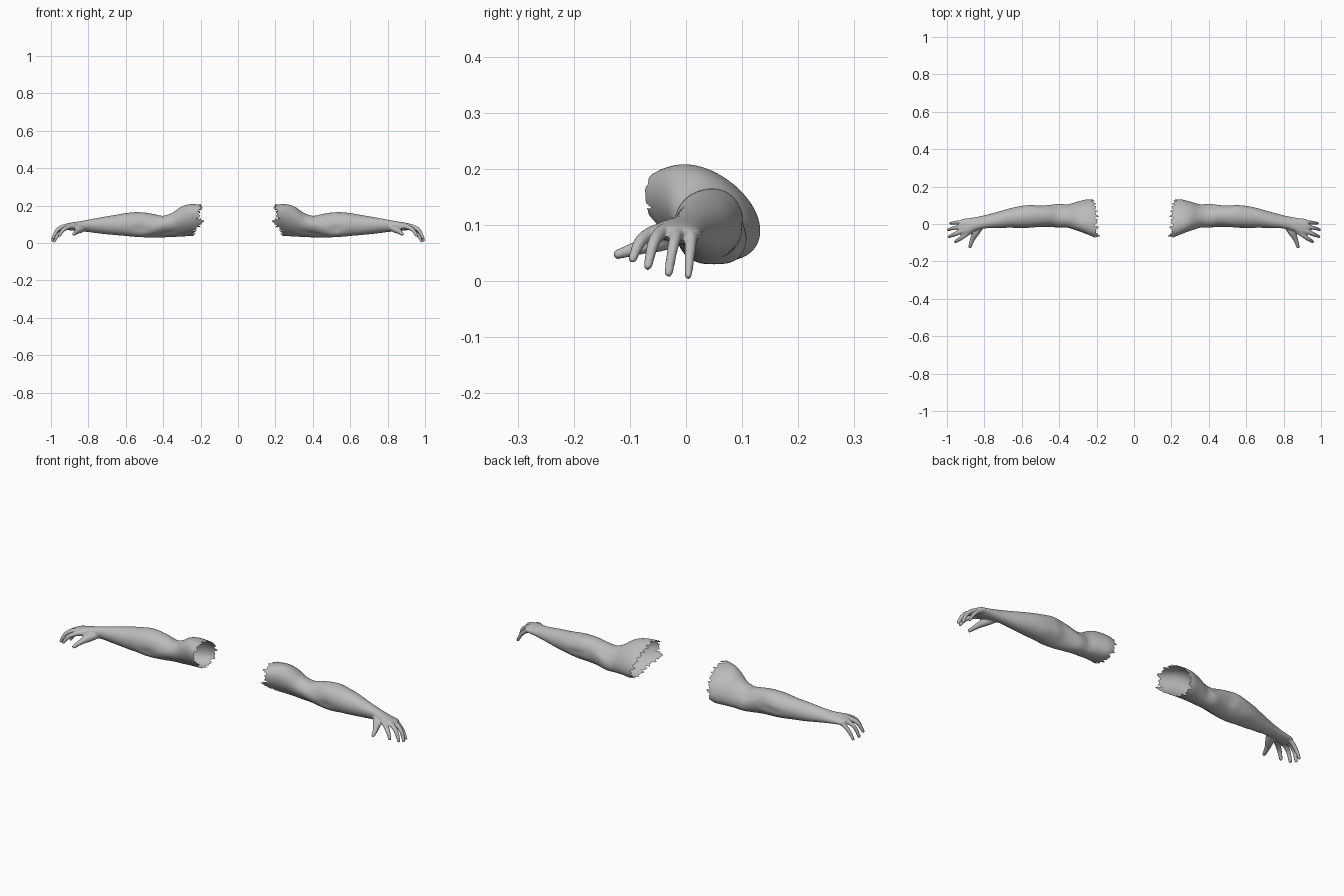
import bpy, bmesh, math
from mathutils import Vector

if "Cube" in bpy.data.objects:
    bpy.data.objects.remove(bpy.data.objects["Cube"])

skin = bpy.data.materials.new("grey_skin")
skin.diffuse_color = (0.5, 0.5, 0.5, 1)
skin.use_nodes = True
skin.node_tree.nodes["Principled BSDF"].inputs["Base Color"].default_value = skin.diffuse_color

# Arm cross-sections: x, y min, y max, z min, z max, tilt
SECTIONS = [
    (0.15, -0.080, 0.128, 0.050, 0.200, 0.4), (0.20, -0.075, 0.130, 0.045, 0.205, 0.4),
    (0.25, -0.055, 0.132, 0.038, 0.205, 0.4), (0.30, -0.036, 0.120, 0.036, 0.192, 0.35),
    (0.35, -0.022, 0.108, 0.034, 0.164, 0.3), (0.40, -0.015, 0.108, 0.033, 0.146, 0.2),
    (0.45, -0.013, 0.102, 0.031, 0.155, 0.0), (0.50, -0.016, 0.098, 0.031, 0.163, -0.1),
    (0.55, -0.020, 0.102, 0.034, 0.165, -0.1), (0.60, -0.021, 0.098, 0.039, 0.160, 0.0),
    (0.66, -0.020, 0.085, 0.044, 0.150, 0.0), (0.73, -0.021, 0.065, 0.050, 0.138, 0.1),
    (0.80, -0.024, 0.046, 0.059, 0.125, 0.2), (0.85, -0.036, 0.036, 0.064, 0.116, 0.2),
    (0.89, -0.056, 0.030, 0.067, 0.110, 0.2), (0.92, -0.056, 0.026, 0.072, 0.103, 0.2),
    (0.937, -0.045, 0.012, 0.078, 0.096, 0.2)]

# Muscle bulges and grooves: x, angle in degrees (0 back, 90 up, 180 front), x width, angle width, amount
MUSCLES = [
    (0.28, 120, 0.05, 40, 0.06), (0.36, 150, 0.025, 45, -0.07), (0.36, 20, 0.025, 40, -0.06),
    (0.42, 185, 0.06, 25, 0.07), (0.40, 235, 0.08, 16, -0.09), (0.40, 300, 0.07, 35, 0.05),
    (0.42, 40, 0.05, 18, -0.07), (0.52, 135, 0.06, 28, 0.07), (0.52, 195, 0.04, 20, -0.09),
    (0.52, 330, 0.03, 20, 0.06), (0.58, 350, 0.05, 14, -0.06), (0.62, 235, 0.08, 30, 0.05)]

# Finger paths from knuckle to tip, each point followed by its radius
FINGERS = {
    "thumb": [(0.815, -0.005, 0.085, .018), (0.845, -0.045, 0.073, .020),
              (0.862, -0.078, 0.062, .014), (0.877, -0.121, 0.048, .009)],
    "index": [(0.87, -0.035, 0.090, .015), (0.905, -0.060, 0.086, .013),
              (0.935, -0.082, 0.070, .011), (0.955, -0.095, 0.040, .008)],
    "middle": [(0.88, -0.020, 0.092, .015), (0.923, -0.040, 0.090, .013),
               (0.965, -0.057, 0.070, .011), (0.989, -0.068, 0.027, .008)],
    "ring": [(0.88, 0.000, 0.090, .015), (0.925, -0.014, 0.088, .013),
             (0.970, -0.023, 0.062, .010), (0.992, -0.031, 0.015, .008)],
    "little": [(0.87, 0.012, 0.085, .014), (0.915, 0.010, 0.082, .012),
               (0.955, 0.007, 0.052, .010), (0.982, 0.004, 0.010, .007)]}


def spline(points, steps):
    """Smooth interpolation through tuples of numbers."""
    out = []
    for i in range(len(points) - 1):
        p0, p1, p2, p3 = [points[min(max(i + k, 0), len(points) - 1)] for k in (-1, 0, 1, 2)]
        for s in range(steps):
            t = s / steps
            out.append(tuple(b + 0.5 * t * (c - a + t * (2*a - 5*b + 4*c - d + t * (3*(b - c) + d - a)))
                             for a, b, c, d in zip(p0, p1, p2, p3)))
    return out + [points[-1]]


def loft(bm, rings):
    """Skin a list of rings and close both ends."""
    rings = [[bm.verts.new(p) for p in ring] for ring in rings]
    for a, b in zip(rings, rings[1:]):
        for i in range(len(a)):
            j = (i + 1) % len(a)
            bm.faces.new((a[i], a[j], b[j], b[i]))
    bm.faces.new(rings[0][::-1])
    bm.faces.new(rings[-1])


def arm_ring(section, n=64):
    x, y0, y1, z0, z1, tilt = section
    ring = []
    for i in range(n):
        a = math.tau * i / n
        r = 1.0
        for mx, ma, wx, wa, amount in MUSCLES:
            d = (math.degrees(a) - ma + 180) % 360 - 180
            r += amount * math.exp(-((x - mx) / wx) ** 2 - (d / wa) ** 2)
        ring.append((x, (y0 + y1) / 2 + r * (y1 - y0) / 2 * math.cos(a),
                     (z0 + z1) / 2 + r * (z1 - z0) / 2 * math.sin(a - tilt)))
    return ring


def add_finger(bm, path):
    pts = spline(path, 6)
    rings = []
    for i, p in enumerate(pts):
        c = Vector(p[:3])
        axis = (Vector(pts[min(i + 1, len(pts) - 1)][:3]) - Vector(pts[max(i - 1, 0)][:3])).normalized()
        u = axis.cross(Vector((0, 1, 0.3))).normalized()
        v = axis.cross(u)
        rings.append([c + p[3] * (u * math.cos(t) + v * math.sin(t))
                      for t in [math.tau * k / 12 for k in range(12)]])
    # rounded fingertip
    for s in (0.5, 0.85):
        k = math.sqrt(1 - s * s)
        rings.append([c + axis * p[3] * s + (q - c) * k for q in rings[len(pts) - 1]])
    loft(bm, rings)


def apply_modifiers(obj):
    mesh = bpy.data.meshes.new_from_object(obj.evaluated_get(bpy.context.evaluated_depsgraph_get()))
    obj.modifiers.clear()
    obj.data = mesh


# Solid arm and hand, fused into one skin
bm = bmesh.new()
loft(bm, [arm_ring(s) for s in spline(SECTIONS, 5)])
for path in FINGERS.values():
    add_finger(bm, path)
bmesh.ops.recalc_face_normals(bm, faces=bm.faces)
mesh = bpy.data.meshes.new("arm")
bm.to_mesh(mesh)
bm.free()
arm = bpy.data.objects.new("left_arm", mesh)
bpy.context.collection.objects.link(arm)
remesh = arm.modifiers.new("fuse", 'REMESH')
remesh.mode = 'VOXEL'
remesh.voxel_size = 0.004
smooth = arm.modifiers.new("soften", 'SMOOTH')
smooth.factor = 0.5
smooth.iterations = 3
apply_modifiers(arm)

# Ragged, slanted opening at the shoulder
bm = bmesh.new()
bm.from_mesh(arm.data)
torn = []
for f in bm.faces:
    c = f.calc_center_median()
    a = math.atan2(c.z - 0.12, c.y - 0.03)
    edge = 0.200 + 0.25 * max(0, 0.19 - c.z) + 0.006 * math.sin(17 * a) + 0.005 * math.sin(29 * a + 1)
    edge -= 0.03 * math.exp(-((c.y + 0.06) / 0.03) ** 2) * (c.z < 0.13)
    if c.x < edge:
        torn.append(f)
bmesh.ops.delete(bm, geom=torn, context='FACES')
bm.to_mesh(arm.data)
bm.free()
arm.data.materials.clear()
arm.data.materials.append(skin)
arm.data.polygons.foreach_set("use_smooth", [True] * len(arm.data.polygons))

# Mirrored arm with outward normals
bm = bmesh.new()
bm.from_mesh(arm.data)
for v in bm.verts:
    v.co.x = -v.co.x
bmesh.ops.reverse_faces(bm, faces=bm.faces)
mesh = bpy.data.meshes.new("mirrored_arm")
bm.to_mesh(mesh)
bm.free()
mesh.materials.append(skin)
bpy.context.collection.objects.link(bpy.data.objects.new("right_arm", mesh))
